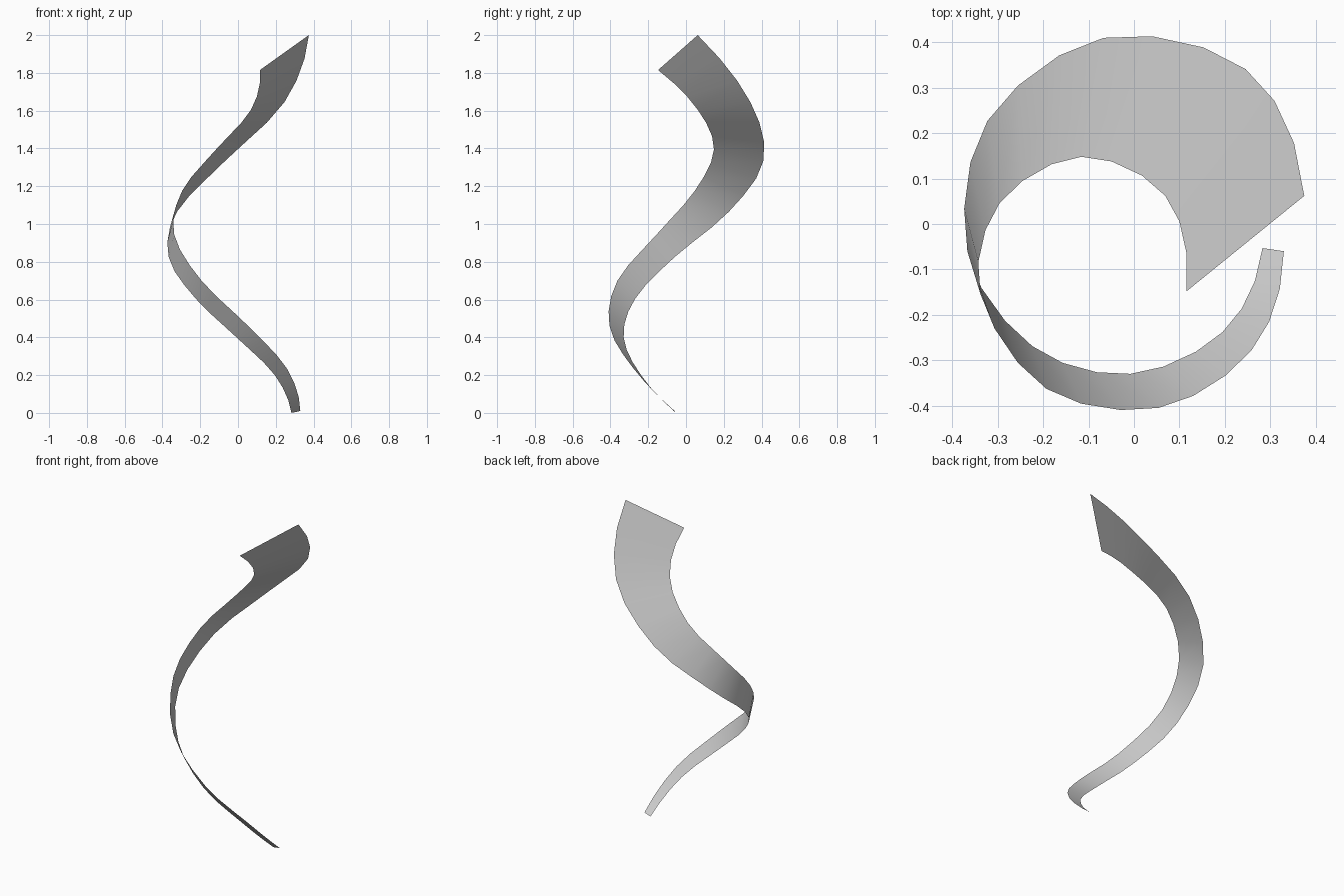
import bpy, bmesh
from mathutils import Vector

if "Cube" in bpy.data.objects:
    bpy.data.objects.remove(bpy.data.objects["Cube"])

# Two edge paths of the twisting, widening helical ribbon (every third rung)
EDGE_A = [(.33, -.06, .01), (.259, -.278, .235), (.054, -.405, .46),
          (-.193, -.363, .70), (-.338, -.155, .945), (-.296, .046, 1.175),
          (-.116, .148, 1.395), (.069, .062, 1.605), (.116, -.148, 1.815)]
EDGE_B = [(.283, -.053, 0), (.195, -.238, .2), (-.008, -.33, .4),
          (-.224, -.269, .605), (-.367, -.06, .825), (-.323, .227, 1.065),
          (-.067, .41, 1.335), (.246, .341, 1.645), (.375, .062, 2.0)]
STEPS = 3


def smooth_path(points):
    """Catmull-Rom path through the points with extrapolated ends."""
    p = [Vector(q) for q in points]
    p = [3 * p[0] - 3 * p[1] + p[2]] + p + [3 * p[-1] - 3 * p[-2] + p[-3]]
    out = []
    for i in range(1, len(p) - 2):
        a, b, c, d = p[i - 1:i + 3]
        for s in range(STEPS):
            t = s / STEPS
            out.append(0.5 * (2 * b + (c - a) * t
                              + (2 * a - 5 * b + 4 * c - d) * t ** 2
                              + (3 * b - a - 3 * c + d) * t ** 3))
    return out + [p[-2]]


# Ribbon: bridge both edges with a strip of quads
bm = bmesh.new()
left = [bm.verts.new(v) for v in smooth_path(EDGE_A)]
right = [bm.verts.new(v) for v in smooth_path(EDGE_B)]
for i in range(len(left) - 1):
    face = bm.faces.new((left[i], right[i], right[i + 1], left[i + 1]))
    face.smooth = True
mesh = bpy.data.meshes.new("spiral_ribbon")
bm.to_mesh(mesh)
bm.free()
ribbon = bpy.data.objects.new("spiral_ribbon", mesh)
bpy.context.collection.objects.link(ribbon)
